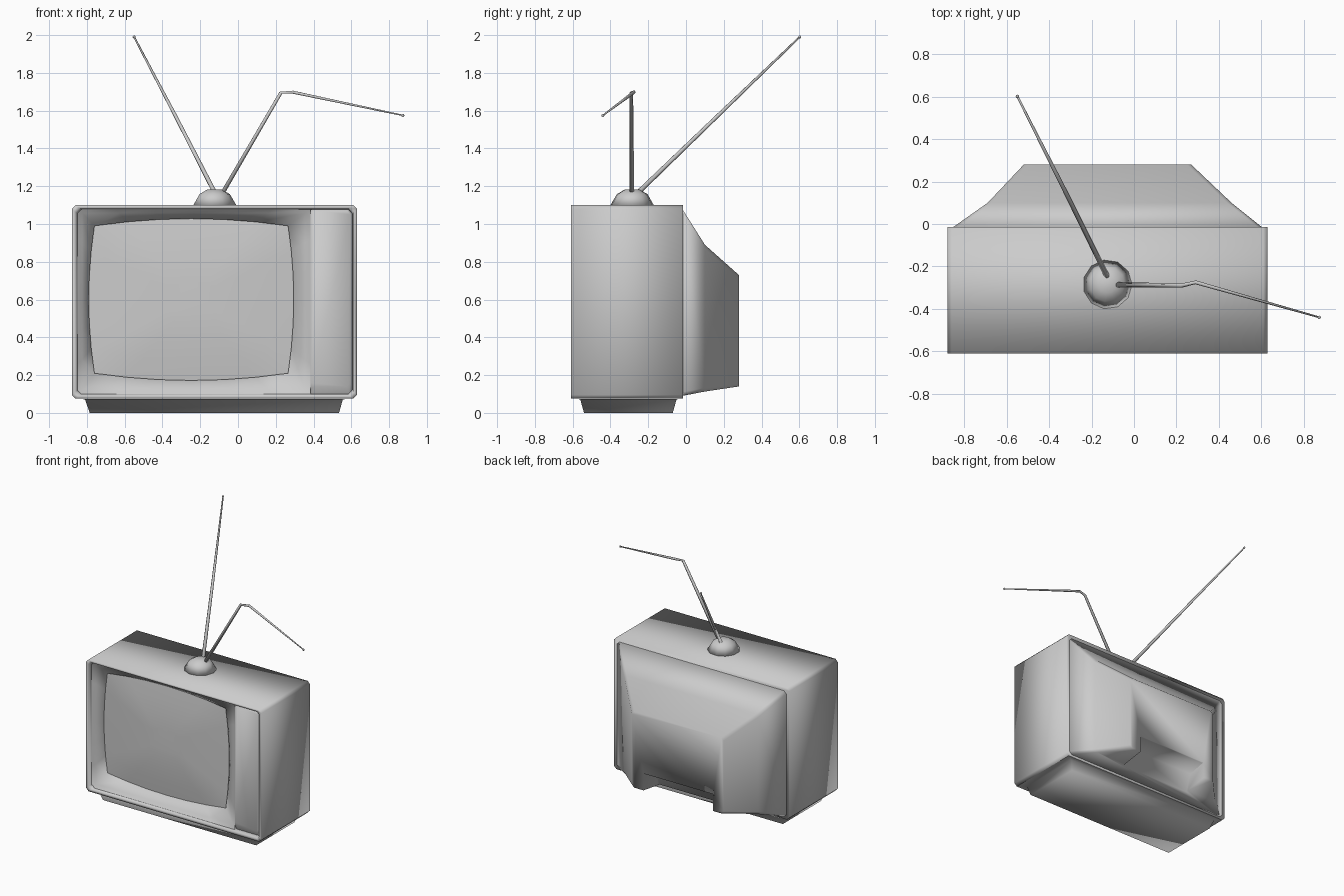
import bpy, bmesh, math
from mathutils import Vector

if "Cube" in bpy.data.objects:
    bpy.data.objects.remove(bpy.data.objects["Cube"])

def loft(name, rings, cap_start=True, cap_end=True, smooth=180):
    """Skin a list of equal-length point rings into one mesh."""
    bm = bmesh.new()
    vs = [[bm.verts.new(p) for p in r] for r in rings]
    n = len(rings[0])
    for a, b in zip(vs, vs[1:]):
        for i in range(n):
            j = (i + 1) % n
            bm.faces.new((a[i], a[j], b[j], b[i]))
    if cap_start:
        bm.faces.new(vs[0][::-1])
    if cap_end:
        bm.faces.new(vs[-1])
    me = bpy.data.meshes.new(name)
    bm.to_mesh(me)
    bm.free()
    ob = bpy.data.objects.new(name, me)
    bpy.context.collection.objects.link(ob)
    bpy.ops.object.select_all(action='DESELECT')
    ob.select_set(True)
    bpy.context.view_layer.objects.active = ob
    bpy.ops.object.shade_smooth_by_angle(angle=math.radians(smooth))
    return ob

def rect(x0, x1, z0, z1, y, c=0.02):
    """Upright rectangle with cut corners."""
    return [(x0 + c, y, z0), (x1 - c, y, z0), (x1, y, z0 + c), (x1, y, z1 - c),
            (x1 - c, y, z1), (x0 + c, y, z1), (x0, y, z1 - c), (x0, y, z0 + c)]

def barrel(x0, x1, z0, z1, y, bx=0.0, bz=0.0, k=6):
    """Upright rectangle whose sides bow outward by bx and bz."""
    pts = []
    for side in range(4):
        for i in range(k):
            t = i / k
            b = 4 * t * (1 - t)
            x, z = x0 + (x1 - x0) * t, z0 + (z1 - z0) * t
            pts.append([(x, y, z0 - bz * b), (x1 + bx * b, y, z),
                        (x0 + x1 - x, y, z1 + bz * b),
                        (x0 - bx * b, y, z0 + z1 - z)][side])
    return pts

def flat(x0, x1, y0, y1, z):
    return [(x0, y0, z), (x1, y0, z), (x1, y1, z), (x0, y1, z)]

# Cabinet shell with thin front lip and recessed front, shaded softly all round
loft("cabinet", [
    rect(-0.88, 0.63, 0.075, 1.10, -0.015),
    rect(-0.88, 0.63, 0.075, 1.10, -0.61),
    rect(-0.86, 0.61, 0.093, 1.083, -0.61),
    rect(-0.85, 0.605, 0.10, 1.076, -0.585),
    rect(-0.85, 0.605, 0.10, 1.076, -0.51)])

# Sloped bezel leading into the picture tube
screen_edge = barrel(-0.76, 0.265, 0.21, 0.99, -0.53, 0.03, 0.038)
loft("screen_bezel", [
    barrel(-0.852, 0.385, 0.098, 1.078, -0.588),
    barrel(-0.825, 0.355, 0.125, 1.058, -0.568),
    screen_edge,
    [(x, -0.515, z) for x, y, z in screen_edge]], False, False)

# Gently domed screen
cx, cz = -0.2475, 0.60
loft("screen", [[(cx + (x - cx) * s, -0.52 - 0.03 * (1 - s * s), cz + (z - cz) * s)
                 for x, y, z in screen_edge] for s in (1, 0.75, 0.5, 0.25)], False)

# Control panel
loft("control_panel", [
    rect(0.37, 0.608, 0.098, 1.08, -0.51),
    rect(0.37, 0.608, 0.098, 1.08, -0.57),
    rect(0.388, 0.595, 0.14, 1.07, -0.592)], smooth=60)

# Plinth, blending into the cabinet underside
loft("plinth", [flat(-0.785, 0.535, -0.54, -0.07, 0),
                flat(-0.81, 0.555, -0.56, -0.05, 0.072),
                flat(-0.86, 0.61, -0.608, -0.018, 0.0735)], cap_end=False)

# Tapered rear cover with a notch under its back edge
cover = loft("rear_cover", [
    rect(-0.52, 0.27, 0.14, 0.73, 0.28),
    rect(-0.69, 0.46, 0.113, 0.89, 0.10),
    rect(-0.86, 0.61, 0.09, 1.08, -0.02)])
profile = [(0.04, 0.0), (0.40, 0.0), (0.40, 0.28), (0.27, 0.27), (0.13, 0.24)]
notch = loft("notch_cutter", [[(x, y, z) for y, z in profile] for x in (-0.43, 0.17)])
notch.hide_render = True
notch.hide_set(True)
cut = cover.modifiers.new("notch", 'BOOLEAN')
cut.object = notch
cut.operation = 'DIFFERENCE'
cut.solver = 'EXACT'

# Antenna dome
loft("antenna_dome", [
    [(-0.125 + r * math.cos(a), -0.285 + r * math.sin(a), z)
     for a in [math.tau * i / 11 for i in range(11)]]
    for r, z in ((0.117, 1.098), (0.082, 1.158), (0.04, 1.182))])

# Telescopic antenna rods with small end knobs
def rod(name, pts, sides=6):
    path = [Vector(p[:3]) for p in pts]
    rings = []
    for i, p in enumerate(path):
        d = path[min(i + 1, len(path) - 1)] - path[max(i - 1, 0)]
        q = d.to_track_quat('Z', 'Y')
        r = pts[i][3]
        rings.append([p + q @ Vector((r * math.cos(math.tau * k / sides),
                                      r * math.sin(math.tau * k / sides), 0))
                      for k in range(sides)])
    loft(name, rings)
    bpy.ops.mesh.primitive_uv_sphere_add(segments=8, ring_count=6, radius=0.008,
                                         location=path[-1])
    bpy.context.object.name = name + "_tip"
    bpy.ops.object.shade_smooth()

rod("antenna_left", [(-0.12, -0.26, 1.16, 0.013), (-0.33, 0.165, 1.57, 0.010),
                     (-0.55, 0.602, 1.99, 0.005)])
rod("antenna_right", [(-0.09, -0.287, 1.15, 0.013), (0.227, -0.29, 1.695, 0.010),
                      (0.29, -0.275, 1.698, 0.009), (0.873, -0.44, 1.575, 0.004)])
